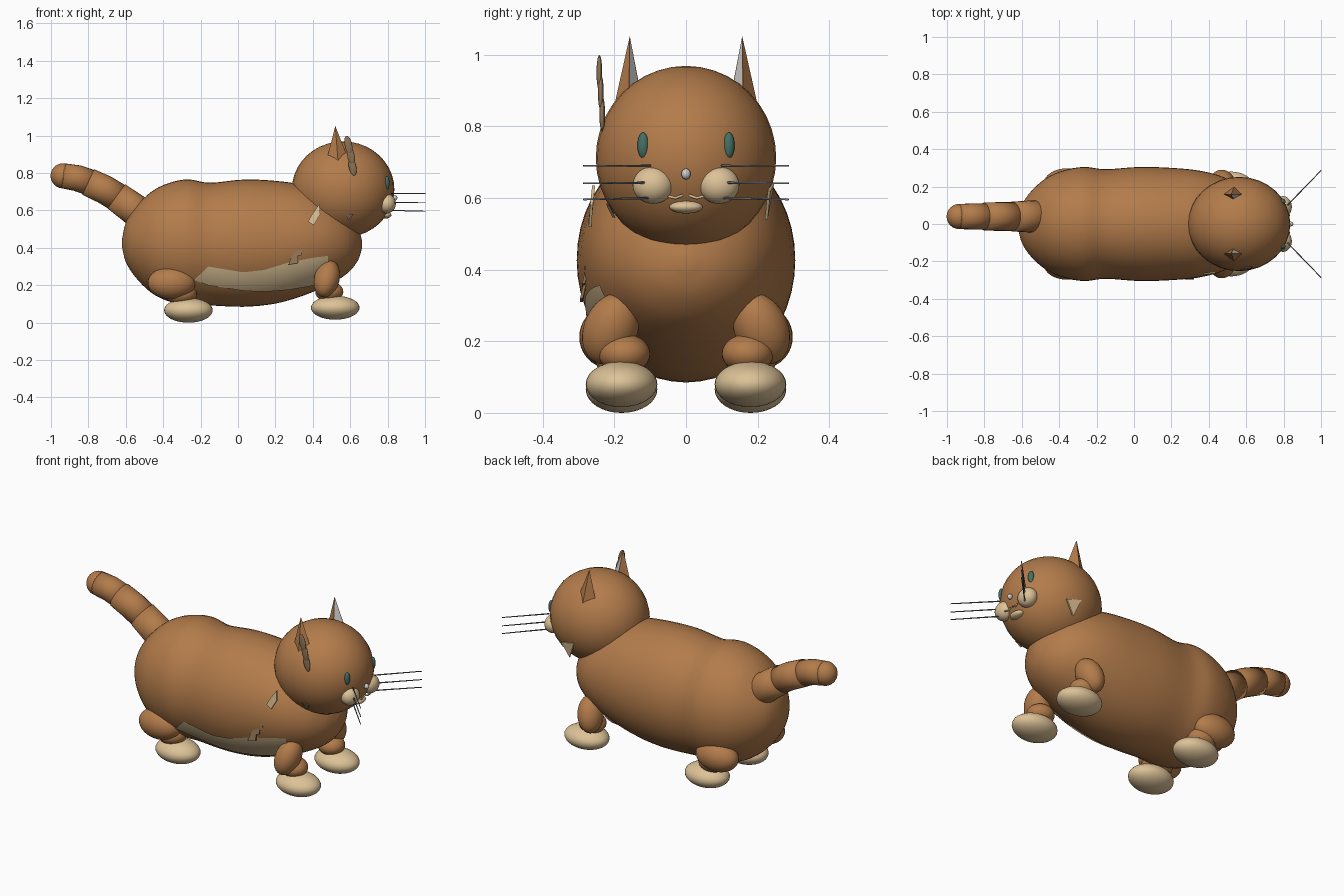
import bpy, bmesh, math
from mathutils import Vector

if "Cube" in bpy.data.objects:
    bpy.data.objects.remove(bpy.data.objects["Cube"])


def material(name, r, g, b):
    m = bpy.data.materials.new(name)
    m.use_nodes = True
    m.diffuse_color = (r, g, b, 1)
    m.node_tree.nodes["Principled BSDF"].inputs["Base Color"].default_value = (r, g, b, 1)
    return m


FUR = material("ginger_fur", .45, .2, .07)
CREAM = material("cream", .72, .54, .31)
TAUPE = material("taupe", .27, .17, .09)
TEAL = material("teal", .06, .16, .13)
PALE = material("pale_grey", .6, .6, .6)
WIRE = material("whisker_grey", .2, .2, .22)


def finish(name, bm, mats, smooth=True):
    bmesh.ops.recalc_face_normals(bm, faces=bm.faces)
    mesh = bpy.data.meshes.new(name)
    for f in bm.faces:
        f.smooth = smooth
    bm.to_mesh(mesh)
    bm.free()
    for m in mats:
        mesh.materials.append(m)
    ob = bpy.data.objects.new(name, mesh)
    bpy.context.collection.objects.link(ob)
    return ob


def ball(name, centre, radii, mat, turn=(0, 0, 0)):
    bm = bmesh.new()
    bmesh.ops.create_uvsphere(bm, u_segments=32, v_segments=20, radius=1)
    ob = finish(name, bm, [mat])
    ob.location, ob.scale, ob.rotation_euler = centre, radii, turn
    return ob


def tube(name, points, radii, mat, sides=24):
    """Round tube through points in order, with capped ends."""
    bm = bmesh.new()
    rings = []
    for i, p in enumerate(points):
        p = Vector(p)
        d = Vector(points[min(i + 1, len(points) - 1)]) - Vector(points[max(i - 1, 0)])
        u = d.cross(Vector((0, 0, 1))).normalized()
        v = d.cross(u).normalized()
        rings.append([bm.verts.new(p + radii[i] * (u * math.cos(a) + v * math.sin(a)))
                      for a in (math.tau * k / sides for k in range(sides))])
    for a, b in zip(rings, rings[1:]):
        for k in range(sides):
            bm.faces.new((a[k], a[k - 1], b[k - 1], b[k]))
    bm.faces.new(rings[0])
    bm.faces.new(rings[-1])
    return finish(name, bm, [mat])


def plate(name, outline, mat, thick=.008):
    """Thin flat plate from a 3D outline, thickened along y."""
    bm = bmesh.new()
    f = bm.faces.new([bm.verts.new(p) for p in outline])
    ext = bmesh.ops.extrude_face_region(bm, geom=[f])
    for v in ext["geom"]:
        if isinstance(v, bmesh.types.BMVert):
            v.co.y += thick
    return finish(name, bm, [mat], False)


def lerp(table, x):
    for a, b in zip(table, table[1:]):
        if x <= b[0]:
            t = max(0, (x - a[0]) / (b[0] - a[0]))
            return [p + (q - p) * t for p, q in zip(a, b)]
    return table[-1]


# Body: stations of x, centre height, half height, half width
stations = [(-.62, .425, .02, .02), (-.6, .43, .105, .1), (-.55, .43, .185, .175),
            (-.47, .43, .265, .245), (-.38, .43, .313, .285), (-.27, .43, .336, .305),
            (-.15, .42, .328, .293), (.03, .425, .34, .305), (.2, .43, .328, .3),
            (.35, .44, .295, .285), (.48, .44, .24, .25), (.58, .43, .17, .185),
            (.64, .42, .09, .1), (.663, .42, .02, .02)]
dense = []
for i in range(len(stations) - 1):
    ctrl = [Vector(stations[min(max(i + k, 0), len(stations) - 1)]) for k in (-1, 0, 1, 2)]
    p0, p1, p2, p3 = ctrl
    for s in range(4):
        t = s / 4
        dense.append((p1 * 2 + (p2 - p0) * t + (p0 * 2 - p1 * 5 + p2 * 4 - p3) * t ** 2
                      + (p1 * 3 - p0 - p2 * 3 + p3) * t ** 3) / 2)
dense.append(Vector(stations[-1]))

bm = bmesh.new()
N = 48
rings = [[bm.verts.new((x, ry * math.cos(math.tau * k / N), cz + rz * math.sin(math.tau * k / N)))
          for k in range(N)] for x, cz, rz, ry in dense]
for a, b in zip(rings, rings[1:]):
    for k in range(N):
        bm.faces.new((a[k], a[k - 1], b[k - 1], b[k]))
bm.faces.new(rings[0])
bm.faces.new(rings[-1])
finish("body", bm, [FUR])

# Cream flank patch hugging the right side of the body: x, lower edge, upper edge
edges = [(-.23, .228, .234), (-.16, .203, .303), (.03, .173, .272), (.14, .168, .285),
         (.27, .178, .325), (.4, .2, .35), (.48, .25, .36)]
bm = bmesh.new()
cols = []
for i in range(41):
    x, low, high = lerp(edges, -.23 + .71 * i / 40)
    _, cz, rz, ry = lerp([tuple(d) for d in dense], x)
    col = []
    for j in range(11):
        z = low + (high - low) * j / 10
        y = -ry * math.sqrt(max(0, 1 - ((z - cz) / rz) ** 2))
        col.append(bm.verts.new((x, y - .005, z - .003)))
    cols.append(col)
for a, b in zip(cols, cols[1:]):
    for j in range(10):
        bm.faces.new((a[j], b[j], b[j + 1], a[j + 1]))
finish("flank_patch", bm, [CREAM])

# Head and muzzle
ball("head", (.562, 0, .712), (.274, .252, .257), FUR)
ball("chin", (.79, 0, .575), (.03, .046, .018), CREAM)
ball("nose", (.838, 0, .667), (.014, .013, .015), PALE)

for s, side in ((-1, "right"), (1, "left")):
    ball(side + "_cheek", (.796, s * .092, .636), (.048, .057, .052), CREAM)
    ball(side + "_eye", (.796, s * .12, .747), (.014, .016, .036), TEAL, (0, 0, s * .4))
    tube(side + "_mouth_line", [(.83, s * .05, .605), (.826, s * .03, .6), (.826, s * .008, .608)],
         [.004] * 3, CREAM, 8)
    for z in (.69, .643, .6):
        tube(side + "_whisker", [(.82, s * .1, z), (1, s * .286, z - .002 + (z - .643) * .05)],
             [.0035, .0025], WIRE, 6)

    # Four-sided ear with a pale inset on the inner front face
    bm = bmesh.new()
    tip = bm.verts.new((.52, s * .157, 1.052))
    base = [bm.verts.new(p) for p in ((.592, s * .16, .87), (.535, s * .2, .86),
                                      (.474, s * .16, .87), (.535, s * .122, .87))]
    faces = [bm.faces.new((base[k], base[(k + 1) % 4], tip)) for k in range(4)]
    bm.faces.new(base)
    bm.normal_update()
    bmesh.ops.inset_individual(bm, faces=[faces[3]], thickness=.008)
    faces[3].material_index = 1
    finish(side + "_ear", bm, [FUR, PALE], False)

    # Front leg, then hind leg
    ball(side + "_shoulder", (.475, s * .21, .235), (.068, .075, .105), FUR, (s * .4, .25, 0))
    ball(side + "_front_shin", (.488, s * .172, .165), (.075, .072, .055), FUR)
    ball(side + "_front_paw", (.52, s * .18, .08), (.13, .1, .064), CREAM)
    ball(side + "_thigh", (-.355, s * .215, .212), (.128, .083, .087), FUR)
    ball(side + "_hind_shin", (-.305, s * .18, .155), (.085, .075, .06), FUR)
    ball(side + "_hind_paw", (-.265, s * .18, .066), (.13, .1, .066), CREAM)

# Tail: three stepped sections and a rounded tip
y = .04
tube("tail_root", [(-.45, y, .52), (-.56, y, .61), (-.65, y, .675)], [.09, .085, .08], FUR)
tube("tail_middle", [(-.62, y, .655), (-.71, y, .71), (-.8, y, .752)], [.077, .077, .075], FUR)
tube("tail_end", [(-.77, y, .742), (-.86, y, .773), (-.935, y, .785)], [.071, .07, .067], FUR)
ball("tail_tip", (-.935, y, .785), (.067, .067, .067), FUR)

# Loose tuft beside the right ear
for i, (x, z) in enumerate(((.59, .95), (.603, .895), (.612, .835))):
    ball("ear_tuft", (x, -.242 + .004 * i, z), (.02, .008, .05), TAUPE, (0, -.2, 0))

# Flank stripe: stepped wedges running down the right shoulder
for i in range(4):
    x, z, w = .36 - .019 * i, .485 - .042 * i, .026
    plate("shoulder_stripe", [(x - w * .6, -.268 - .006 * i, z), (x + w * .6, -.268 - .006 * i, z + .005),
                              (x + w * .7, -.278 - .006 * i, z - .04),
                              (x - w * 1.3, -.278 - .006 * i, z - .05)], TAUPE)
plate("shoulder_fleck", [(.435, -.262, .635), (.44, -.268, .58), (.405, -.272, .52),
                         (.375, -.272, .54), (.39, -.268, .57)], CREAM)

# Cheek flecks low on each side of the head
plate("right_cheek_fleck", [(.57, -.222, .585), (.618, -.222, .58), (.592, -.205, .545)], TAUPE)
plate("left_cheek_fleck", [(.56, .238, .64), (.65, .228, .62), (.6, .22, .54)], CREAM)
